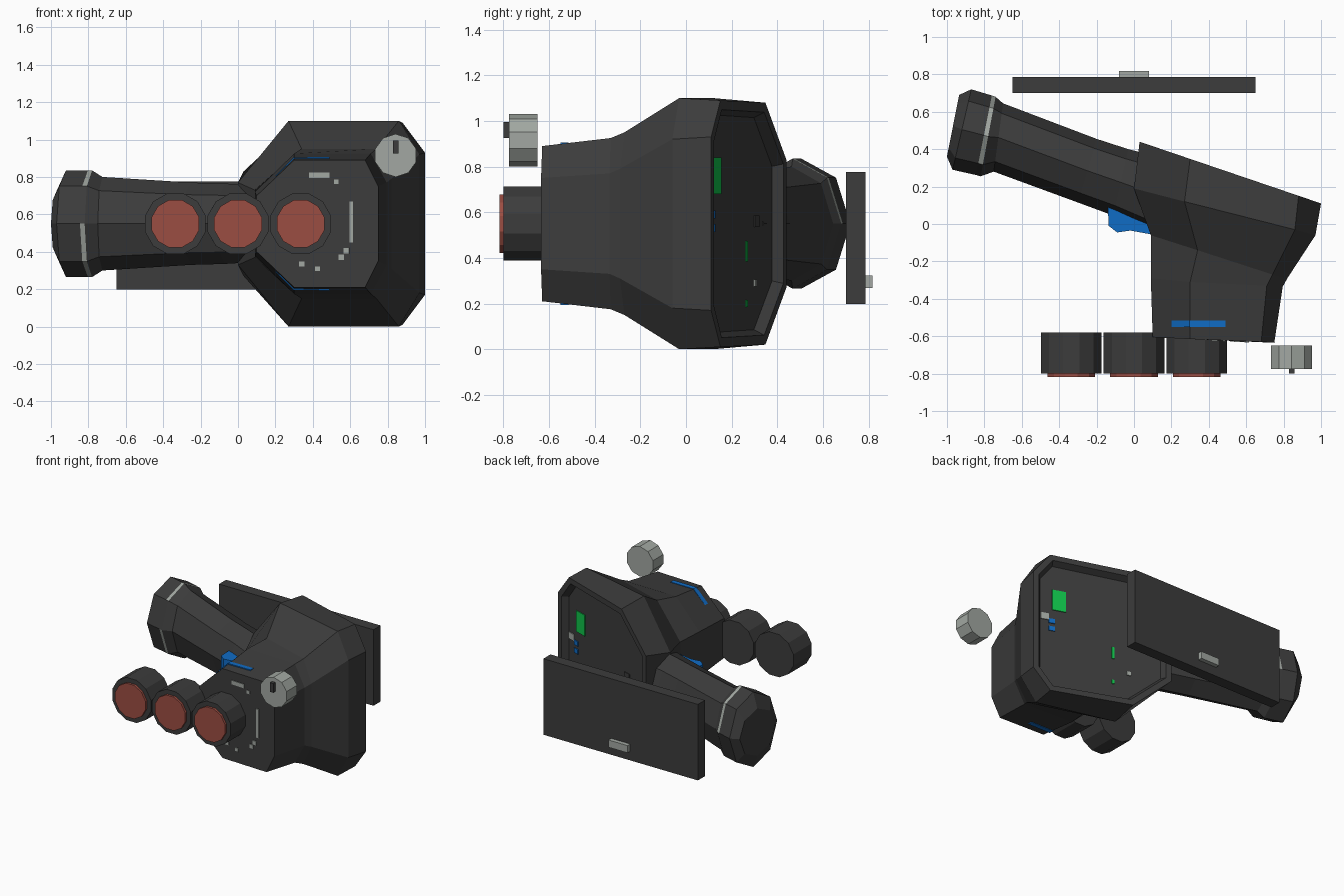
import bpy, bmesh, math
from mathutils import Vector, Matrix

if "Cube" in bpy.data.objects:
    bpy.data.objects.remove(bpy.data.objects["Cube"])

ZC = 0.55  # height of the horizontal symmetry plane


def material(name, rgb):
    m = bpy.data.materials.new(name)
    m.diffuse_color = (*rgb, 1)
    m.use_nodes = True
    m.node_tree.nodes["Principled BSDF"].inputs["Base Color"].default_value = m.diffuse_color
    return m


DARK = material("charcoal", (0.045, 0.045, 0.045))
RED = material("brick_red", (0.33, 0.075, 0.055))
GREY = material("light_grey", (0.36, 0.39, 0.36))
BLUE = material("blue", (0.005, 0.15, 0.56))
GREEN = material("green", (0.005, 0.55, 0.07))


def finish(bm, name, *mats):
    bmesh.ops.recalc_face_normals(bm, faces=bm.faces[:])
    me = bpy.data.meshes.new(name)
    bm.to_mesh(me)
    bm.free()
    for m in mats:
        me.materials.append(m)
    ob = bpy.data.objects.new(name, me)
    bpy.context.collection.objects.link(ob)
    return ob


def loft(rings):
    """Closed skin through rings of equal point count; returns bmesh, end cap, side faces per ring."""
    bm = bmesh.new()
    vs = [[bm.verts.new(p) for p in r] for r in rings]
    n = len(rings[0])
    sides = []
    for a, b in zip(vs, vs[1:]):
        sides.append([bm.faces.new((a[i], a[(i + 1) % n], b[(i + 1) % n], b[i])) for i in range(n)])
    bm.faces.new(vs[0])
    cap = bm.faces.new(vs[-1])
    bmesh.ops.recalc_face_normals(bm, faces=bm.faces[:])
    return bm, cap, sides


def box(name, centre, size, mat, angle=0):
    bm = bmesh.new()
    bmesh.ops.create_cube(bm, size=1)
    bm.transform(Matrix.Translation(centre) @ Matrix.Rotation(angle, 4, 'Z') @ Matrix.Diagonal((*size, 1)))
    return finish(bm, name, mat)


def drum(name, x, z, r, y0, y1, sides, mat, spin=0.0):
    """Cylinder along y."""
    rings = [[(x + r * math.cos(spin + 2 * math.pi * i / sides), y,
               z + r * math.sin(spin + 2 * math.pi * i / sides)) for i in range(sides)] for y in (y0, y1)]
    return finish(loft(rings)[0], name, mat)


# Main housing: mirrored eight-sided rings from the front face to the slanted back
def back_y(x):
    return 0.45 - 0.34 * x


half_rings = [
    [(0.10, -0.605, 0.15), (0.30, -0.615, 0.34), (0.68, -0.63, 0.34), (0.75, -0.635, 0.20)],
    [(0.09, -0.29, 0.17), (0.30, -0.31, 0.375), (0.71, -0.33, 0.375), (0.795, -0.335, 0.22)],
    [(0.09, -0.06, 0.18), (0.34, -0.14, 0.40), (0.74, -0.27, 0.40), (0.82, -0.29, 0.24)],
    [(0.0, 0.19, 0.22), (0.27, 0.12, 0.55), (0.86, -0.03, 0.55), (0.97, -0.06, 0.37)],
    [(0.03, back_y(0.03), 0.28), (0.30, back_y(0.30), 0.53), (0.88, back_y(0.88), 0.54), (1.0, back_y(1.0), 0.38)],
]
rings = [[(x, y, ZC + z) for x, y, z in h] + [(x, y, ZC - z) for x, y, z in reversed(h)] for h in half_rings]
bm, cap, _ = loft(rings)
bmesh.ops.inset_region(bm, faces=[cap], thickness=0.045, depth=0)
bmesh.ops.inset_region(bm, faces=[cap], thickness=0.025, depth=-0.045)
finish(bm, "housing", DARK)

# Arm with flared end: octagon rings given by front point, back point, half height
spans = [
    ((0.12, -0.06), (0.20, 0.34), 0.20),
    ((-0.11, 0.045), (-0.03, 0.40), 0.215),
    ((-0.30, 0.115), (-0.20, 0.455), 0.22),
    ((-0.75, 0.28), (-0.70, 0.645), 0.25),
    ((-0.82, 0.255), (-0.74, 0.68), 0.285),
    ((-0.845, 0.262), (-0.76, 0.687), 0.285),
    ((-0.97, 0.29), (-0.87, 0.72), 0.285),
    ((-1.0, 0.36), (-0.935, 0.69), 0.18),
]
rings = []
for a, b, h in spans:
    a, b = Vector(a), Vector(b)
    ring = []
    for i in range(8):
        t = math.pi * i / 4
        p = (a + b) / 2 + (a - b) / 2 * math.cos(t)
        ring.append((p.x, p.y, ZC + h * math.sin(t)))
    rings.append(ring)
bm, _, sides = loft(rings)
for k in (1, 2, 3, 6, 7):  # grey band segments
    sides[4][k].material_index = 1
finish(bm, "arm", DARK, GREY)

# Blue trigger in the corner between arm and housing
outline = [(-0.14, 0.09), (0.10, 0.0), (0.09, -0.055), (-0.02, -0.035), (-0.09, -0.045), (-0.135, -0.01)]
bm, _, _ = loft([[(x, y, ZC + s * 0.09) for x, y in outline] for s in (-1, 1)])
finish(bm, "trigger", BLUE)

# Blue ribbons wrapped over the upper and lower left edges
ribbon = [(0.20, 0.256), (0.298, 0.355), (0.49, 0.356), (0.49, 0.34), (0.305, 0.34), (0.21, 0.25)]
for s, label in ((1, "upper"), (-1, "lower")):
    bm, _, _ = loft([[(x, y, ZC + s * z) for x, z in ribbon] for y in (-0.55, -0.515)])
    finish(bm, label + "_ribbon", BLUE)

# Light grey marks on the front face (x, z, width, height)
for i, (x, z, w, h) in enumerate([
        (0.435, 0.81, 0.11, 0.03), (0.525, 0.775, 0.025, 0.025), (0.605, 0.56, 0.02, 0.22),
        (0.34, 0.335, 0.03, 0.025), (0.425, 0.31, 0.028, 0.025), (0.552, 0.37, 0.03, 0.03),
        (0.58, 0.405, 0.03, 0.03)]):
    box(f"front_mark_{i}", (x, -0.601 - 0.046 * x, z), (w, 0.008, h), GREY, math.atan(-0.046))

# Indicators on the recessed back panel
for i, (x, z, w, h, m) in enumerate([
        (0.79, 0.76, 0.10, 0.16, GREEN), (0.89, 0.62, 0.06, 0.05, GREY),
        (0.84, 0.59, 0.045, 0.035, BLUE), (0.84, 0.53, 0.045, 0.035, BLUE),
        (0.41, 0.43, 0.02, 0.09, GREEN), (0.41, 0.20, 0.02, 0.03, GREEN),
        (0.30, 0.29, 0.03, 0.03, GREY), (0.28, 0.56, 0.06, 0.05, DARK)]):
    box(f"panel_indicator_{i}", (x, back_y(x) - 0.046, z), (w, 0.009, h), m, math.atan(-0.34))

# Three front drums with red caps
for i in (-1, 0, 1):
    drum(f"drum_{i + 2}", 0.335 * i, ZC, 0.168, -0.80, -0.58, 12, DARK, math.pi / 12)
    drum(f"drum_cap_{i + 2}", 0.335 * i, ZC, 0.132, -0.817, -0.795, 12, RED, math.pi / 12)

# Knob with pointer
drum("knob", 0.843, 0.915, 0.115, -0.775, -0.65, 10, GREY, math.pi / 2)
box("knob_pointer", (0.843, -0.785, 0.96), (0.028, 0.03, 0.07), DARK)

# Rear plate with small pull
box("rear_plate", (0, 0.743, 0.487), (1.30, 0.085, 0.578), DARK)
box("rear_pull", (0, 0.80, 0.295), (0.16, 0.036, 0.055), GREY)
